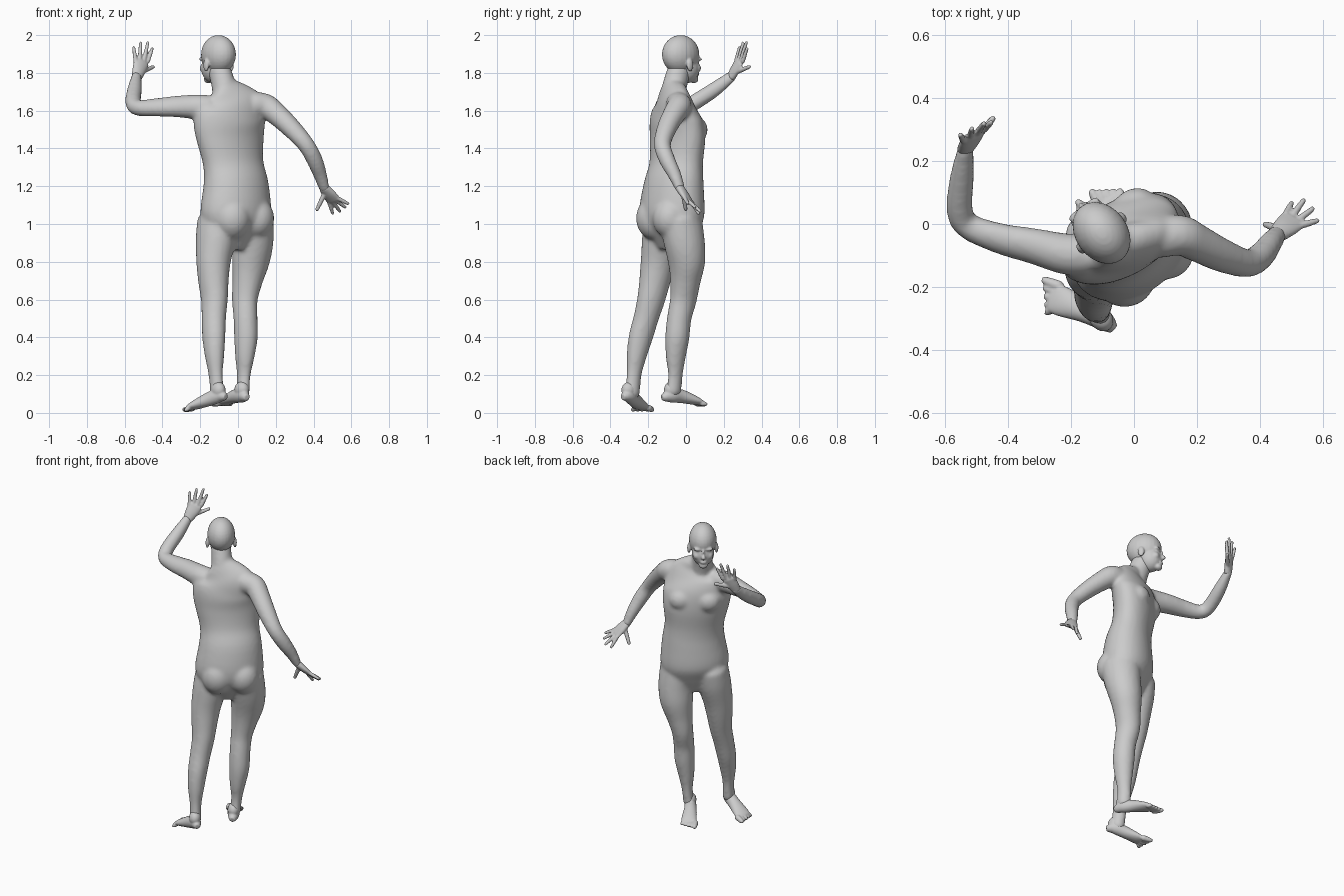
import bpy, bmesh, math
from mathutils import Vector, Matrix


def yaw_vec(deg):
    return Vector((math.cos(math.radians(deg)), math.sin(math.radians(deg)), 0))


def spline(pts, steps=4):
    """Catmull-Rom through tuples of any length."""
    pts = [Vector(p) for p in pts]
    out = []
    for i in range(len(pts) - 1):
        p0, p1, p2 = pts[max(i - 1, 0)], pts[i], pts[i + 1]
        p3 = pts[min(i + 2, len(pts) - 1)]
        for s in range(steps):
            t = s / steps
            out.append(0.5 * (2 * p1 + (p2 - p0) * t + (2 * p0 - 5 * p1 + 4 * p2 - p3) * t * t
                              + (3 * p1 - p0 - 3 * p2 + p3) * t ** 3))
    return out + [pts[-1]]


def loft(bm, stations, side=None, n=24):
    """Elliptical tube; stations are x, y, z, half width, half depth (, yaw)."""
    st = spline(stations)
    c = [Vector(s[:3]) for s in st]
    rings = []
    for i, s in enumerate(st):
        tan = (c[min(i + 1, len(c) - 1)] - c[max(i - 1, 0)]).normalized()
        u = yaw_vec(s[5]) if side is None else Vector(side)
        u = (u - tan * u.dot(tan)).normalized()
        v = tan.cross(u)
        rings.append((c[i], u * s[3], v * s[4], tan * min(s[3], s[4])))

    def ring(r, k=1.0, push=0.0):
        return [bm.verts.new(r[0] + r[3] * push + k * (r[1] * math.cos(a) + r[2] * math.sin(a)))
                for a in (2 * math.pi * j / n for j in range(n))]
    rows = [ring(rings[0], 0.6, -0.75)] + [ring(r) for r in rings] + [ring(rings[-1], 0.6, 0.75)]
    for a, b in zip(rows, rows[1:]):
        for j in range(n):
            bm.faces.new((a[j], a[(j + 1) % n], b[(j + 1) % n], b[j]))
    bm.faces.new(rows[0][::-1])
    bm.faces.new(rows[-1])


def blob(bm, loc, size, yaw=37):
    m = Matrix.Translation(loc) @ Matrix.Rotation(math.radians(yaw), 4, 'Z') @ Matrix.Diagonal((*size, 1))
    bmesh.ops.create_uvsphere(bm, u_segments=24, v_segments=16, radius=1, matrix=m)


def digits(bm, first, last, tips, r):
    """Row of fingers or toes from a knuckle line to the tips."""
    first, last = Vector(first), Vector(last)
    for i, tip in enumerate(tips):
        base, tip = first.lerp(last, i / (len(tips) - 1)), Vector(tip)
        mid = base.lerp(tip, 0.5)
        k = r * (1.25 if len(tips) == 5 and i == 0 else 1)
        loft(bm, [(*base, k * 1.1, k * 1.1), (*mid, k, k), (*tip.lerp(base, 0.08), k * .8, k * .8)],
             (0.6, 0.5, 0.3), 12)


def finish(name, bm, voxel, smooth):
    """Fuse the overlapping volumes into one skin and relax it."""
    bmesh.ops.recalc_face_normals(bm, faces=bm.faces)
    me = bpy.data.meshes.new(name)
    bm.to_mesh(me)
    bm.free()
    ob = bpy.data.objects.new(name, me)
    bpy.context.collection.objects.link(ob)
    m = ob.modifiers.new("fuse", 'REMESH')
    m.mode = 'VOXEL'
    m.voxel_size = voxel
    m.use_smooth_shade = True
    s = ob.modifiers.new("relax", 'SMOOTH')
    s.factor = 0.5
    s.iterations = smooth


# Torso
bm = bmesh.new()
loft(bm, [(-.02, -.075, .95, .17, .11, 37), (-.012, -.075, 1.05, .205, .15, 37),
          (-.01, -.065, 1.2, .19, .14, 37), (-.025, -.052, 1.32, .178, .118, 36),
          (-.04, -.045, 1.45, .198, .118, 33), (-.045, -.055, 1.55, .205, .115, 27),
          (-.035, -.065, 1.63, .185, .09, 20), (-.045, -.07, 1.685, .13, .065, 22),
          (-.065, -.065, 1.73, .07, .055, 30)], n=40)
for x, y, z, r in ((-.03, -.165, 1.03, .1), (.1, -.085, 1.03, .092)):   # seat
    blob(bm, (x, y, z), (r, r, r * 1.15))
for x, y in ((.0, .05), (-.147, -.025)):                                # chest
    blob(bm, (x, y, 1.5), (.075, .062, .068), 30)
# Neck
loft(bm, [(-.06, -.075, 1.64, .075, .07), (-.075, -.06, 1.73, .064, .066),
          (-.1, -.035, 1.82, .058, .064)], yaw_vec(37))
# Legs
loft(bm, [(.08, -.03, 1.02, .105, .12), (.08, -.008, .9, .105, .11), (.067, .003, .8, .1, .098),
          (.05, -.003, .7, .08, .082), (.036, -.014, .6, .065, .074), (.04, -.036, .5, .062, .066),
          (.042, -.046, .4, .061, .066), (.036, -.054, .3, .049, .056), (.03, -.056, .2, .033, .042),
          (.025, -.065, .11, .033, .044)], yaw_vec(37))
loft(bm, [(-.11, -.11, 1.02, .1, .115), (-.118, -.125, .92, .102, .112), (-.13, -.148, .8, .09, .094),
          (-.13, -.165, .7, .079, .085), (-.125, -.185, .6, .068, .077), (-.128, -.212, .5, .062, .069),
          (-.128, -.24, .4, .058, .067), (-.124, -.262, .3, .049, .055), (-.118, -.275, .2, .035, .042),
          (-.11, -.285, .1, .034, .044)], yaw_vec(37))
# Arms
loft(bm, [(-.15, -.1, 1.615, .065, .068), (-.22, -.095, 1.62, .065, .066), (-.32, -.07, 1.622, .054, .06),
          (-.43, -.045, 1.618, .045, .052), (-.53, -.005, 1.615, .042, .042), (-.555, .05, 1.647, .042, .042),
          (-.547, .15, 1.712, .04, .038), (-.535, .245, 1.785, .03, .024)], (.5, .5, -.6))
loft(bm, [(.08, -.045, 1.635, .065, .065), (.145, -.035, 1.625, .065, .065), (.2, -.06, 1.585, .06, .06),
          (.28, -.1, 1.51, .052, .054), (.36, -.125, 1.42, .045, .045), (.405, -.1, 1.34, .043, .043),
          (.435, -.06, 1.26, .037, .035), (.458, -.03, 1.185, .03, .024)], (-.7, .5, 0))
finish("body", bm, .011, 7)

# Head, placed in a local frame: right, forward, up
bm = bmesh.new()
R, F = yaw_vec(37), yaw_vec(127)


def face(r, f, z, size, sides=(1,)):
    for s in sides:
        blob(bm, Vector((-.108, -.022, z)) + R * (r * s) + F * f, size)


BOTH = (-1, 1)
face(0, -.008, 1.897, (.083, .107, .103))            # cranium
face(0, .03, 1.825, (.067, .073, .08))               # lower face
face(0, .079, 1.765, (.027, .024, .02))              # chin
face(0, .107, 1.828, (.013, .018, .016))             # nose tip
face(0, .096, 1.85, (.009, .015, .03))               # nose bridge
face(0, .096, 1.792, (.022, .012, .01))              # mouth
face(.032, .084, 1.873, (.028, .015, .01), BOTH)     # brows
face(.036, .07, 1.825, (.024, .024, .025), BOTH)     # cheeks
face(.083, -.008, 1.84, (.011, .02, .034), BOTH)     # ears
finish("head", bm, .006, 4)

# Hands: wrist, index knuckle, little knuckle, four finger tips, thumb tip
hands = {
    "left_hand": ((-.535, .24, 1.78), (-.478, .3, 1.86), (-.542, .265, 1.86),
                  [(-.452, .325, 1.935), (-.475, .322, 1.97), (-.515, .305, 1.967), (-.553, .285, 1.942)],
                  (-.442, .343, 1.835)),
    "right_hand": ((.457, -.032, 1.19), (.483, .03, 1.115), (.53, -.005, 1.135),
                   [(.503, .07, 1.05), (.543, .08, 1.062), (.573, .052, 1.085), (.588, .012, 1.105)],
                   (.414, .0, 1.068)),
}
for name, (wrist, index, little, tips, thumb) in hands.items():
    bm = bmesh.new()
    w, a, b = Vector(wrist), Vector(index), Vector(little)
    end = (a + b) / 2
    loft(bm, [(*w, .03, .022), (*w.lerp(end, .5), .039, .02), (*end, .043, .014)], a - b)
    digits(bm, a, b, tips, .0105)
    digits(bm, w.lerp(a, .25), w.lerp(a, .25), [w.lerp(a, .3).lerp(Vector(thumb), t) for t in (.9, 1)], .0125)
    finish(name, bm, .005, 2)

# Feet: sole path, toe line ends, toe tips from big to little
feet = {
    "left_foot": ([(-.078, -.322, .088, .026, .026), (-.105, -.3, .09, .035, .038),
                   (-.16, -.275, .07, .038, .036), (-.225, -.248, .042, .048, .025),
                   (-.255, -.235, .03, .047, .015)], (.45, .9, 0),
                  (-.238, -.198, .026), (-.265, -.272, .024), (-.288, -.178, .016), (-.277, -.283, .014)),
    "right_foot": ([(.038, -.11, .085, .026, .026), (.02, -.075, .092, .035, .038),
                    (-.015, -.025, .088, .038, .036), (-.055, .045, .066, .046, .024),
                    (-.072, .072, .055, .045, .015)], (.86, .5, 0),
                   (-.108, .055, .052), (-.04, .085, .05), (-.135, .105, .046), (-.045, .108, .046)),
}
for name, (path, side, k1, k5, t1, t5) in feet.items():
    bm = bmesh.new()
    loft(bm, path, side)
    heel = path[1]
    blob(bm, (heel[0], heel[1], heel[2] + .03), (.036, .045, .045))
    tips = [Vector(t1).lerp(Vector(t5), i / 4) for i in range(5)]
    digits(bm, k1, k5, tips, .013)
    finish(name, bm, .005, 3)
